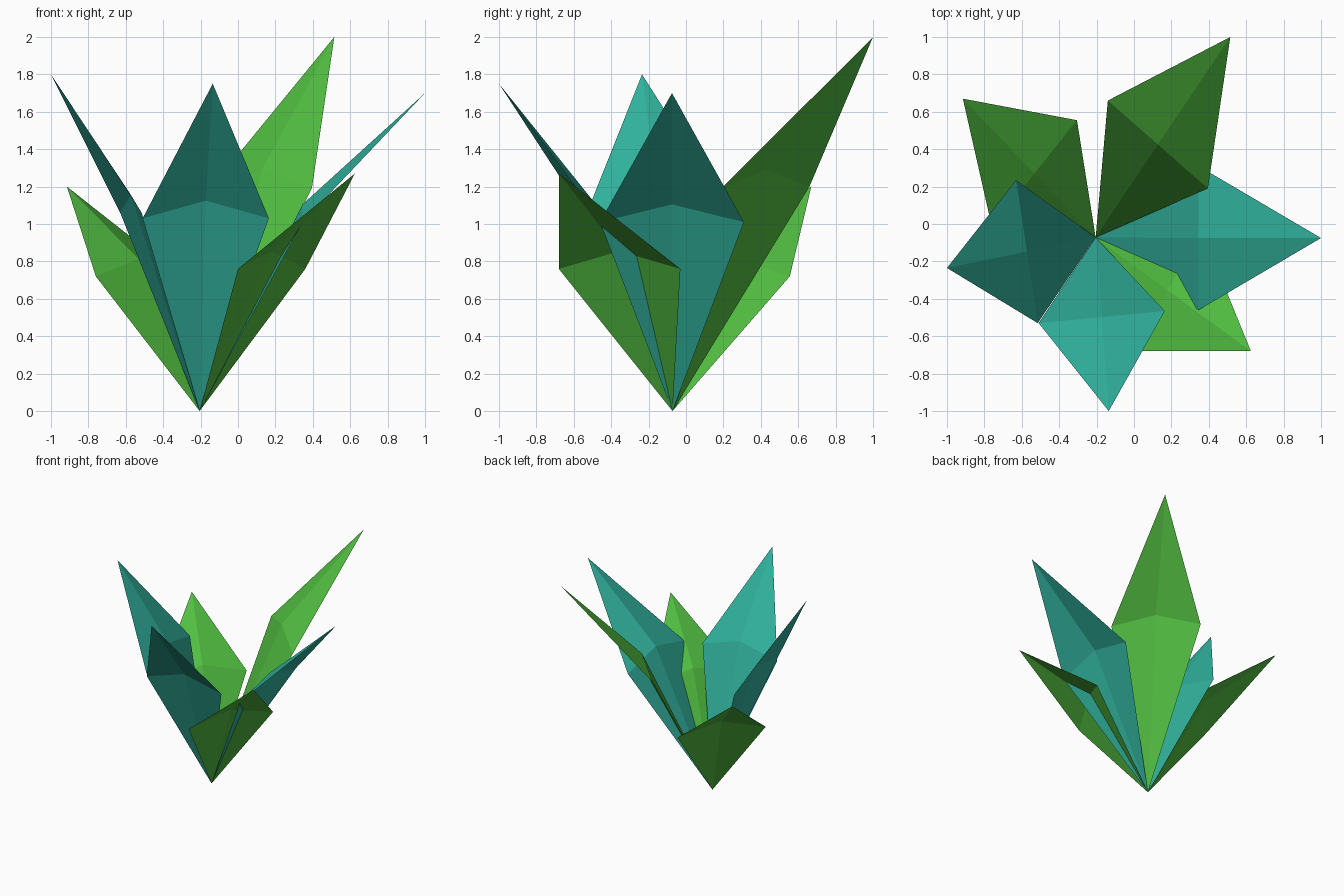
import bpy
from mathutils import Vector

if "Cube" in bpy.data.objects:
    bpy.data.objects.remove(bpy.data.objects["Cube"])

ROOT = Vector((-0.205, -0.072, 0.0))   # all leaves grow from this point
FOLD = Vector((0, 0, 0.095))           # lift of the central rib


def srgb(r, g, b):
    def lin(c):
        c /= 255
        return c / 12.92 if c <= 0.04045 else ((c + 0.055) / 1.055) ** 2.4
    return (lin(r), lin(g), lin(b), 1.0)


def material(name, colour):
    m = bpy.data.materials.new(name)
    m.diffuse_color = colour
    m.use_nodes = True
    m.node_tree.nodes["Principled BSDF"].inputs["Base Color"].default_value = m.diffuse_color
    return m


teal = material("teal_leaf", srgb(49, 178, 157))
green = material("green_leaf", srgb(82, 190, 65))


def leaf(name, mat, tip, right, left):
    """Folded kite-shaped sheet: root, two side corners, raised rib, tip."""
    tip, right, left = Vector(tip), Vector(right), Vector(left)
    rib = (right + left) / 2 + FOLD
    mesh = bpy.data.meshes.new(name)
    mesh.from_pydata([ROOT, right, tip, left, rib], [],
                     [(0, 1, 4), (1, 2, 4), (2, 3, 4), (3, 0, 4)])
    mesh.materials.append(mat)
    obj = bpy.data.objects.new(name, mesh)
    bpy.context.collection.objects.link(obj)


# Tall teal leaves
leaf("front_leaf", teal, (-0.135, -1.0, 1.75),
     (-0.51, -0.53, 1.03), (0.165, -0.465, 1.03))
leaf("right_leaf", teal, (1.0, -0.075, 1.70),
     (0.345, -0.46, 1.01), (0.345, 0.31, 1.01))
leaf("left_leaf", teal, (-1.0, -0.235, 1.80),
     (-0.63, 0.235, 1.06), (-0.515, -0.53, 1.06))

# Green leaves
leaf("back_right_leaf", green, (0.515, 1.0, 2.0),
     (0.395, 0.19, 1.19), (-0.14, 0.66, 1.20))
leaf("front_right_leaf", green, (0.625, -0.68, 1.27),
     (0.0, -0.68, 0.76), (0.36, -0.03, 0.76))
leaf("back_left_leaf", green, (-0.915, 0.67, 1.20),
     (-0.305, 0.555, 0.72), (-0.76, -0.015, 0.72))
